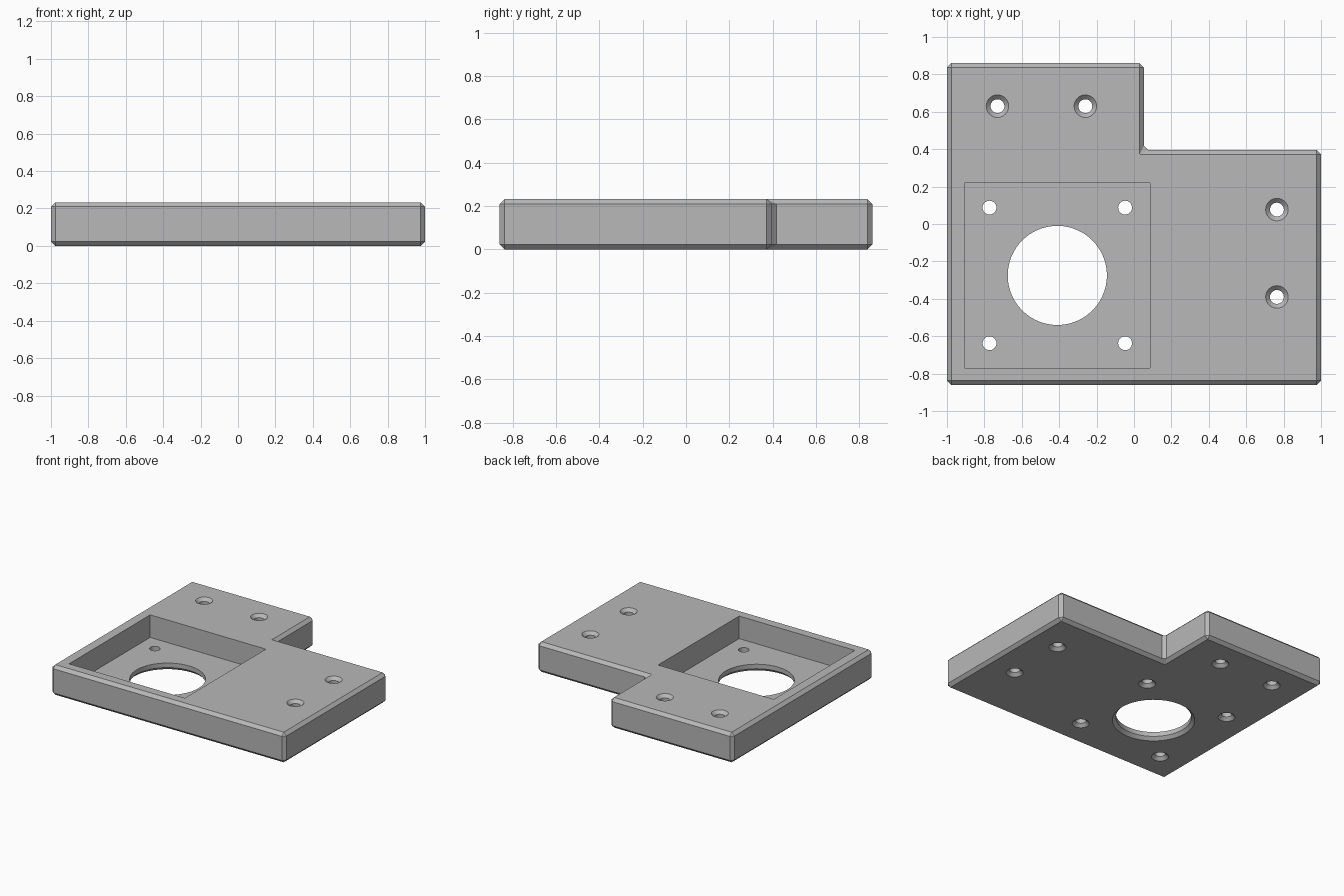
import bpy
import bmesh
from math import cos, sin, tau

if "Cube" in bpy.data.objects:
    bpy.data.objects.remove(bpy.data.objects["Cube"])

MM = 2 / 86            # the plate is 86 units long, scaled to 2
THICK = 10 * MM
CHAMFER = 1 * MM
FLOOR = 2.5 * MM
OVER = 0.05            # how far cutters stick out past the surface

metal = bpy.data.materials.new("Plain Grey")
metal.use_nodes = True
grey = (0.48, 0.48, 0.48, 1)
metal.diffuse_color = grey
metal.node_tree.nodes["Principled BSDF"].inputs["Base Color"].default_value = grey


def make_object(name, bm):
    bmesh.ops.recalc_face_normals(bm, faces=bm.faces)
    mesh = bpy.data.meshes.new(name)
    bm.to_mesh(mesh)
    bm.free()
    mesh.materials.append(metal)
    obj = bpy.data.objects.new(name, mesh)
    bpy.context.collection.objects.link(obj)
    return obj


def prism(outline, z0, z1):
    bm = bmesh.new()
    face = bm.faces.new([bm.verts.new((x, y, z0)) for x, y in outline])
    top = bmesh.ops.extrude_face_region(bm, geom=[face])["geom"]
    verts = [v for v in top if isinstance(v, bmesh.types.BMVert)]
    bmesh.ops.translate(bm, vec=(0, 0, z1 - z0), verts=verts)
    bmesh.ops.recalc_face_normals(bm, faces=bm.faces)
    return bm


def lathe(x, y, profile, sides):
    """Solid of revolution from (radius, height) pairs."""
    bm = bmesh.new()
    rings = [[bm.verts.new((x + r * cos(tau * i / sides), y + r * sin(tau * i / sides), z))
              for i in range(sides)] for r, z in profile]
    bm.faces.new(rings[0])
    bm.faces.new(rings[-1])
    for low, high in zip(rings, rings[1:]):
        for i in range(sides):
            j = (i + 1) % sides
            bm.faces.new((low[i], low[j], high[j], high[i]))
    return bm


def cut(target, bm):
    cutter = make_object("cutter", bm)
    cutter.hide_render = True
    mod = target.modifiers.new("cut", "BOOLEAN")
    mod.operation = "DIFFERENCE"
    mod.solver = "EXACT"
    mod.object = cutter
    bpy.context.view_layer.objects.active = target
    bpy.ops.object.modifier_apply(modifier=mod.name)
    bpy.data.objects.remove(cutter)


def hole(target, x, y, radius, sides, both_ends):
    """Through hole, chamfered below and optionally on the top face."""
    wide = radius + CHAMFER
    profile = [(wide + OVER, -OVER), (radius, CHAMFER)]
    if both_ends:
        profile += [(radius, THICK - CHAMFER), (wide + OVER, THICK + OVER)]
    else:
        profile += [(radius, THICK + OVER)]
    cut(target, lathe(x, y, profile, sides))


# L-shaped plate with every edge chamfered
W, D = 1.0, 0.86
NX, NY = 0.053, 0.395
bm = prism([(-W, -D), (W, -D), (W, NY), (NX, NY), (NX, D), (-W, D)], 0, THICK)
bmesh.ops.bevel(bm, geom=bm.edges[:], offset=CHAMFER, segments=1, affect="EDGES")
plate = make_object("mounting_plate", bm)

# Square motor pocket
CX, CY, HALF = -0.41, -0.275, 0.495
cut(plate, prism([(CX - HALF, CY - HALF), (CX + HALF, CY - HALF),
                  (CX + HALF, CY + HALF), (CX - HALF, CY + HALF)], FLOOR, THICK + OVER))

# Central bore and four screw holes in the pocket floor
hole(plate, CX, CY, 0.265, 96, False)
for sx in (-1, 1):
    for sy in (-1, 1):
        hole(plate, CX + sx * 0.3625, CY + sy * 0.3625, 0.037, 32, False)

# Mounting holes along the back and the left side
for x, y in ((-0.73, 0.63), (-0.26, 0.63), (0.764, 0.077), (0.764, -0.39)):
    hole(plate, x, y, 0.037, 32, True)

# Smooth bores, sharp edges
plate.select_set(True)
bpy.context.view_layer.objects.active = plate
bpy.ops.object.shade_smooth_by_angle(angle=0.5)
